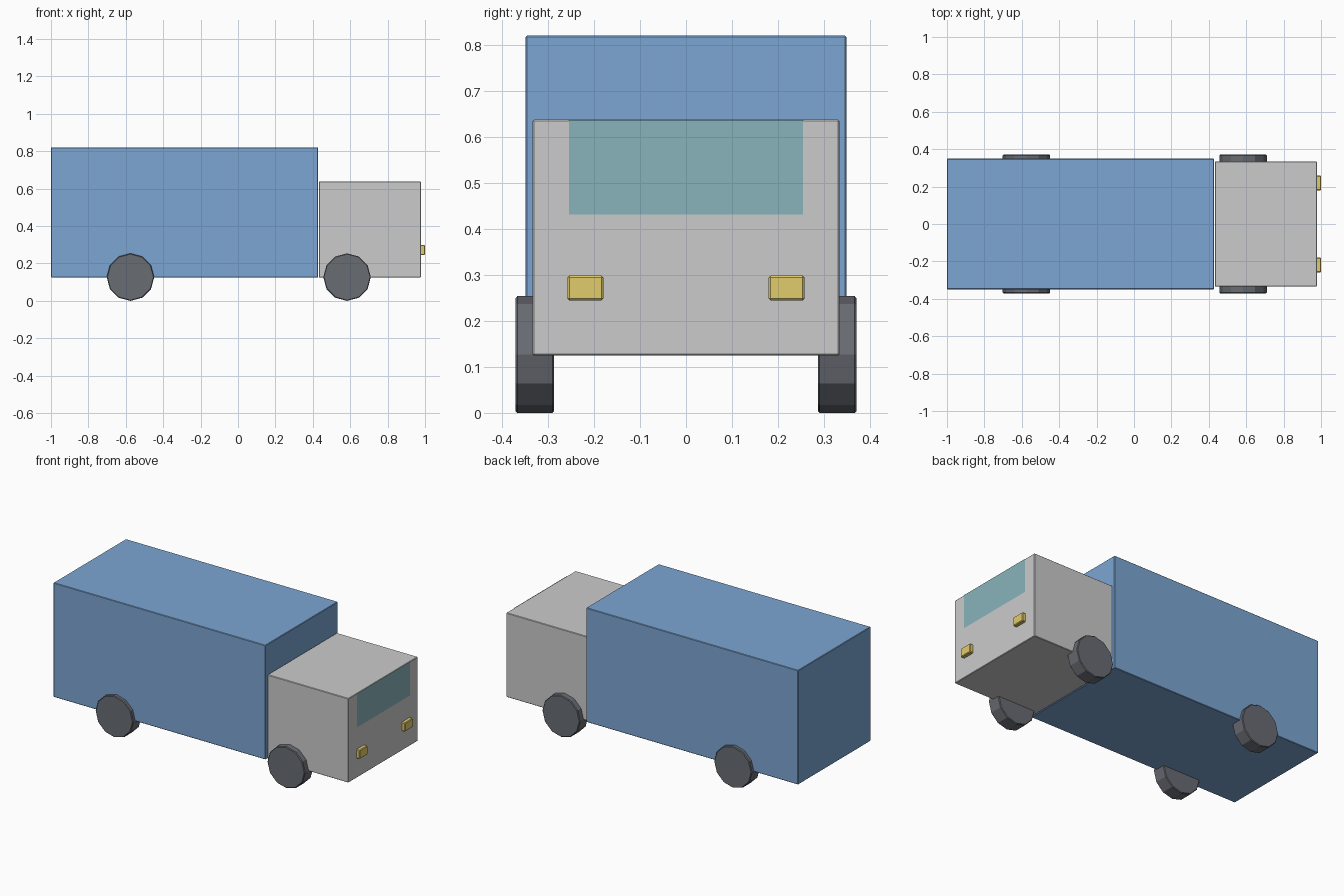
import bpy
import bmesh
from math import pi
from mathutils import Matrix

if "Cube" in bpy.data.objects:
    bpy.data.objects.remove(bpy.data.objects["Cube"])


def finish(name, bm, color=None, bevel=0.0):
    mesh = bpy.data.meshes.new(name)
    bm.to_mesh(mesh)
    bm.free()
    obj = bpy.data.objects.new(name, mesh)
    bpy.context.collection.objects.link(obj)
    if color:
        mat = bpy.data.materials.new(name + "_color")
        mat.diffuse_color = (*color, 1)
        mat.use_nodes = True
        mat.node_tree.nodes["Principled BSDF"].inputs["Base Color"].default_value = mat.diffuse_color
        mesh.materials.append(mat)
    if bevel:
        mod = obj.modifiers.new("Bevel", "BEVEL")
        mod.width = bevel
        mod.segments = 1
        mod.limit_method = "ANGLE"
        mod.angle_limit = pi / 4
    return obj


def box(name, x, y, z, color=None, bevel=0.0):
    """Box spanning the given (low, high) ranges."""
    bm = bmesh.new()
    bmesh.ops.create_cube(bm, size=1)
    spans = (x, y, z)
    bmesh.ops.scale(bm, vec=[b - a for a, b in spans], verts=bm.verts)
    bmesh.ops.translate(bm, vec=[(a + b) / 2 for a, b in spans], verts=bm.verts)
    return finish(name, bm, color, bevel)


def wheel(name, x, side):
    """Twelve-sided wheel with a corner at the top."""
    radius, inner, outer = 0.127, 0.287, 0.371
    bm = bmesh.new()
    bmesh.ops.create_cone(bm, cap_ends=True, segments=12, radius1=radius,
                          radius2=radius, depth=outer - inner,
                          matrix=Matrix.Translation((x, side * (inner + outer) / 2, radius))
                          @ Matrix.Rotation(pi / 2, 4, "X"))
    return finish(name, bm, (0.14, 0.15, 0.17), 0.004)


# Body
box("cargo_box", (-1.0, 0.429), (-0.349, 0.349), (0.125, 0.821), (0.2, 0.38, 0.65), 0.003)
box("cab", (0.432, 0.978), (-0.334, 0.334), (0.125, 0.638), None, 0.003)

# Windshield pane lying on the cab front
bm = bmesh.new()
bm.faces.new([bm.verts.new((0.979, y, z)) for y, z in
              ((-0.255, 0.432), (0.255, 0.432), (0.255, 0.637), (-0.255, 0.637))])
finish("windshield", bm, (0.25, 0.45, 0.5))

# Headlights and wheels on both sides
for side, label in ((-1, "right"), (1, "left")):
    y = sorted((side * 0.18, side * 0.258))
    box("headlight_" + label, (0.97, 1.0), y, (0.245, 0.299), (0.75, 0.6, 0.15), 0.004)
    wheel("rear_wheel_" + label, -0.575, side)
    wheel("front_wheel_" + label, 0.583, side)
